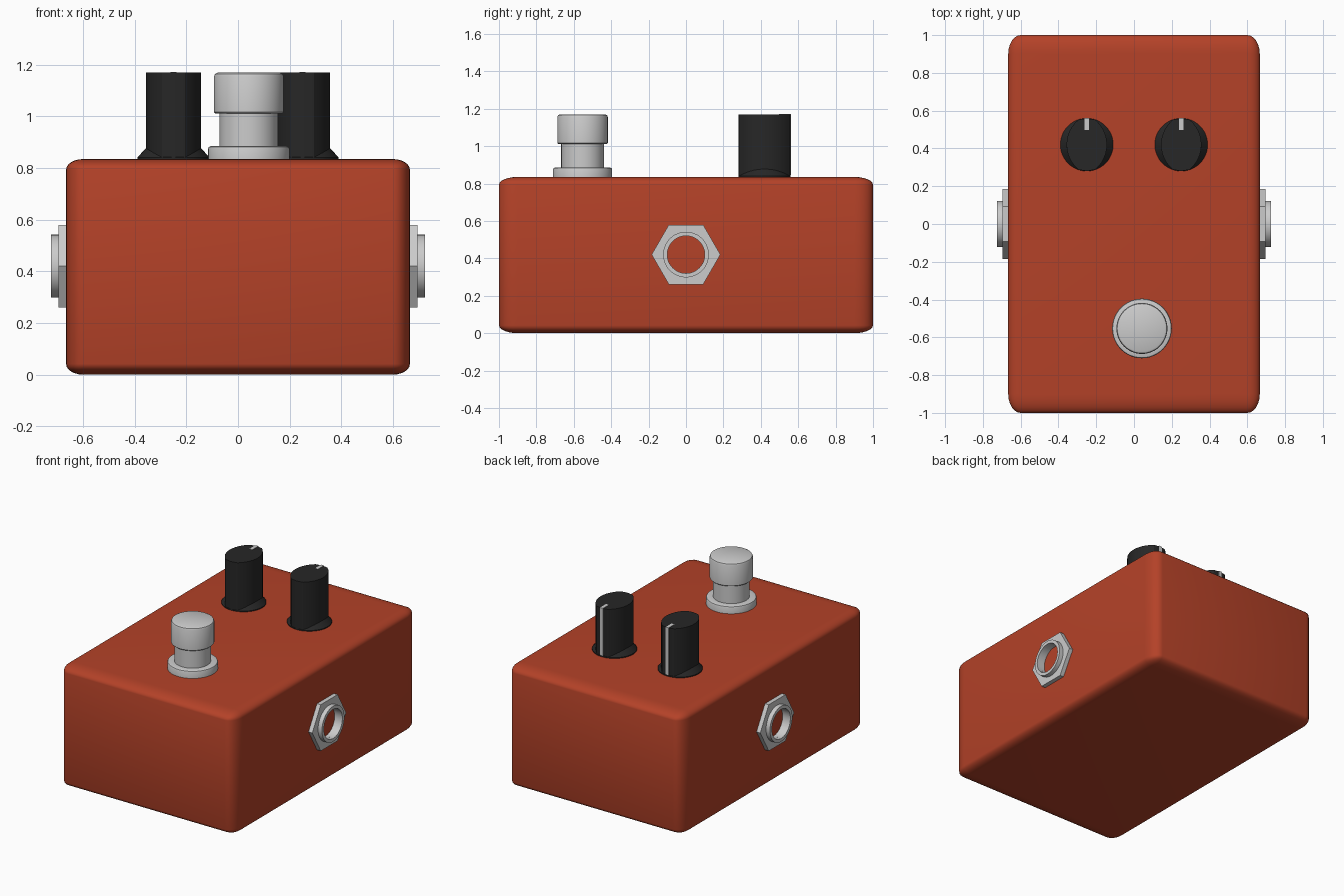
import bpy, bmesh, math
from mathutils import Matrix

if "Cube" in bpy.data.objects:
    bpy.data.objects.remove(bpy.data.objects["Cube"])

TOP = 0.835


def material(name, color):
    m = bpy.data.materials.new(name)
    m.diffuse_color = (*color, 1)
    m.use_nodes = True
    m.node_tree.nodes["Principled BSDF"].inputs["Base Color"].default_value = m.diffuse_color
    return m


def finish(name, bm, mat=None, angle=35):
    bmesh.ops.recalc_face_normals(bm, faces=bm.faces)
    mesh = bpy.data.meshes.new(name)
    bm.to_mesh(mesh)
    bm.free()
    ob = bpy.data.objects.new(name, mesh)
    bpy.context.collection.objects.link(ob)
    if mat:
        mesh.materials.append(mat)
    bpy.ops.object.select_all(action='DESELECT')
    ob.select_set(True)
    bpy.context.view_layer.objects.active = ob
    bpy.ops.object.shade_smooth_by_angle(angle=math.radians(angle))
    return ob


def lathe(profile, closed=False, steps=48):
    """Spin (radius, height) points around z."""
    bm = bmesh.new()
    vs = [bm.verts.new((r, 0, z)) for r, z in profile]
    pairs = list(zip(vs, vs[1:])) + ([(vs[-1], vs[0])] if closed else [])
    edges = [bm.edges.new(p) for p in pairs]
    bmesh.ops.spin(bm, geom=vs + edges, cent=(0, 0, 0), axis=(0, 0, 1),
                   angle=math.tau, steps=steps)
    bmesh.ops.remove_doubles(bm, verts=bm.verts, dist=1e-5)
    return bm


def prism(outline, z0, z1):
    """Extrude an (x, y) outline upwards."""
    bm = bmesh.new()
    face = bm.faces.new([bm.verts.new((x, y, z0)) for x, y in outline])
    up = bmesh.ops.extrude_face_region(bm, geom=[face])['geom']
    bmesh.ops.translate(bm, vec=(0, 0, z1 - z0),
                        verts=[v for v in up if isinstance(v, bmesh.types.BMVert)])
    return bm


red = material("red_paint", (0.456, 0.054, 0.021))
black = material("black_plastic", (0.02, 0.02, 0.02))

# Enclosure: bevelled cube, stretched so the rounding follows the proportions
bm = bmesh.new()
bmesh.ops.create_cube(bm, size=2)
bmesh.ops.bevel(bm, geom=bm.edges[:], offset=0.1, segments=6, profile=0.5,
                affect='EDGES')
bm.transform(Matrix.Translation((0, 0, TOP / 2)) @ Matrix.Diagonal((0.666, 1, TOP / 2, 1)))
finish("enclosure", bm, red)

# Knob grip outline: two bulging sides with blunt ends
arc = [(0.171 * math.cos(a) - 0.064, 0.171 * math.sin(a))
       for a in (math.radians(-50.5 + 101 * i / 12) for i in range(13))]
grip = arc + [(0, 0.14)] + [(-x, -y) for x, y in arc] + [(0, -0.14)]

for side, x in (("left", -0.25), ("right", 0.25)):
    place = Matrix.Translation((x, 0.42, 0))
    # Flared skirt
    bm = lathe([(0, TOP - 0.01), (0.14, TOP - 0.01), (0.14, TOP + 0.006),
                (0.107, TOP + 0.042), (0, TOP + 0.042)])
    bm.transform(place)
    finish(side + "_knob_skirt", bm, black)
    # Grip
    bm = prism(grip, TOP, 1.17)
    bm.transform(place)
    finish(side + "_knob_grip", bm, black, 25)
    # Pointer line over the top and down the back
    bm = prism([(-0.011, 0.078), (0.011, 0.078), (0.011, 0.142), (-0.011, 0.142)],
               TOP + 0.01, 1.172)
    bm.transform(place)
    finish(side + "_knob_pointer", bm)

# Foot switch: collar, shaft and cap
bm = lathe([(0, TOP - 0.01), (0.158, TOP - 0.01), (0.158, 0.875), (0.155, 0.882),
            (0.148, 0.885), (0.114, 0.885), (0.114, 1.012), (0.130, 1.012),
            (0.135, 1.017), (0.135, 1.155), (0.131, 1.165), (0.121, 1.17), (0, 1.17)])
bm.transform(Matrix.Translation((0.042, -0.553, 0)))
finish("foot_switch", bm)

# Jack sockets: hexagonal nut with a threaded sleeve, one on each side
for side, s in (("left", -1), ("right", 1)):
    place = Matrix.Translation((0, 0, 0.42)) @ Matrix.Rotation(s * math.pi / 2, 4, 'Y')
    bm = bmesh.new()
    rings = []
    for r, z in ((0.184, 0.655), (0.184, 0.695), (0.115, 0.695), (0.115, 0.655)):
        rings.append([bm.verts.new((r * math.sin(i * math.pi / 3),
                                    r * math.cos(i * math.pi / 3), z)) for i in range(6)])
    for k in range(4):
        a, b = rings[k], rings[(k + 1) % 4]
        for i in range(6):
            j = (i + 1) % 6
            bm.faces.new((a[i], a[j], b[j], b[i]))
    bm.transform(place)
    finish(side + "_jack_nut", bm)
    bm = lathe([(0.1, 0.655), (0.122, 0.655), (0.122, 0.725), (0.1, 0.725)], closed=True)
    bm.transform(place)
    finish(side + "_jack_sleeve", bm)
